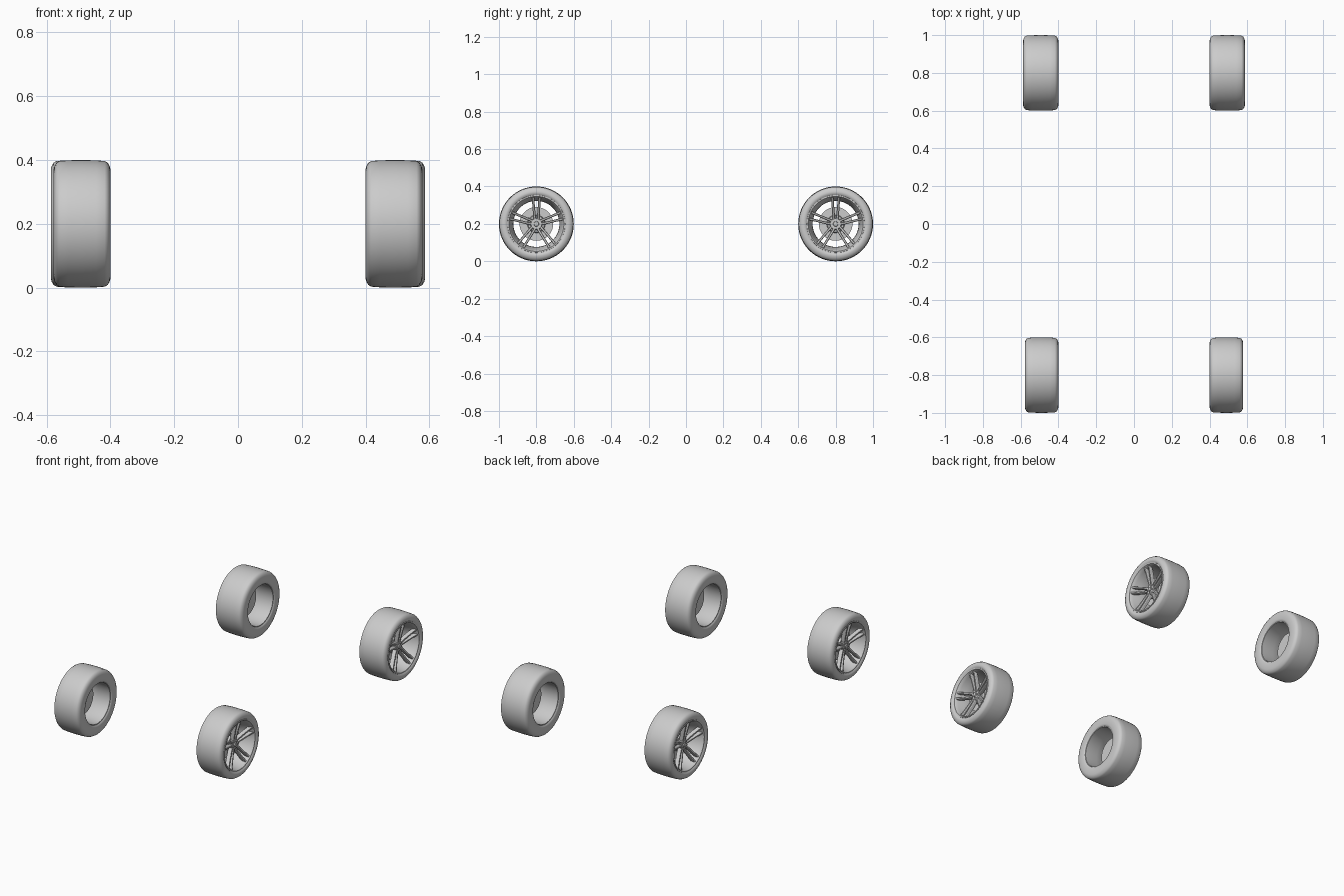
import bpy, bmesh
from math import sin, cos, pi

if "Cube" in bpy.data.objects:
    bpy.data.objects.remove(bpy.data.objects["Cube"])

SEG = 64
R = 0.2


def finish(bm, name, place, angle=35):
    """Turn local (t, y, z) wheel geometry into a placed, shaded object."""
    side, y0 = place
    for v in bm.verts:
        v.co = (side * (0.4 + v.co.x), v.co.y + y0, v.co.z + R)
    bmesh.ops.recalc_face_normals(bm, faces=bm.faces[:])
    me = bpy.data.meshes.new(name)
    bm.to_mesh(me)
    bm.free()
    ob = bpy.data.objects.new(name, me)
    bpy.context.collection.objects.link(ob)
    bpy.ops.object.select_all(action='DESELECT')
    ob.select_set(True)
    bpy.context.view_layer.objects.active = ob
    bpy.ops.object.shade_smooth_by_angle(angle=angle * pi / 180)
    return ob


def lathe(bm, profile, seg=SEG, closed=True, cy=0.0, cz=0.0):
    """Revolve (t, radius) points around the axle."""
    rings = []
    for t, r in profile:
        if r == 0:
            rings.append([bm.verts.new((t, cy, cz))] * seg)
        else:
            rings.append([bm.verts.new((t, cy + r * cos(2 * pi * i / seg),
                                        cz + r * sin(2 * pi * i / seg))) for i in range(seg)])
    n = len(rings)
    for k in range(n if closed else n - 1):
        a, b = rings[k], rings[(k + 1) % n]
        for i in range(seg):
            j = (i + 1) % seg
            vs = list(dict.fromkeys((a[i], a[j], b[j], b[i])))
            if len(vs) > 2:
                bm.faces.new(vs)


def spoke(bm, stations, ang):
    """Tapered bar through (radius, offset, face t, half width, depth) stations."""
    rings = []
    for r, off, t, hw, d in stations:
        ring = []
        for dt, du in ((-d, -hw), (-0.005, -hw), (0, -hw * 0.6),
                       (0, hw * 0.6), (-0.005, hw), (-d, hw)):
            u = off + du
            ring.append(bm.verts.new((t + dt, r * cos(ang) - u * sin(ang),
                                      r * sin(ang) + u * cos(ang))))
        rings.append(ring)
    for a, b in zip(rings, rings[1:]):
        for i in range(6):
            j = (i + 1) % 6
            bm.faces.new((a[i], a[j], b[j], b[i]))
    bm.faces.new(rings[0])
    bm.faces.new(rings[-1])


def wheel(label, side, y0, w):
    place = (side, y0)

    # tyre
    bm = bmesh.new()
    lathe(bm, [(0.010, 0.124), (0.003, 0.130), (0, 0.140), (0, 0.172), (0.003, 0.182),
               (0.009, 0.192), (0.018, 0.197), (0.045, 0.199), (w / 2, 0.2),
               (w - 0.045, 0.199), (w - 0.018, 0.197), (w - 0.009, 0.192),
               (w - 0.003, 0.182), (w, 0.172), (w - 0.001, 0.162), (w - 0.008, 0.153)],
          closed=False)
    finish(bm, label + "_tyre", place)

    # rim barrel with outer lip
    bm = bmesh.new()
    lathe(bm, [(0.006, 0.128), (0.006, 0.123), (0.09, 0.124), (w - 0.06, 0.130),
               (w - 0.025, 0.138), (w - 0.012, 0.142), (w - 0.004, 0.147),
               (w - 0.004, 0.154), (w - 0.014, 0.156), (w - 0.03, 0.146),
               (w - 0.06, 0.136), (0.09, 0.129)])
    finish(bm, label + "_rim", place)

    # five pairs of spokes
    bm = bmesh.new()
    for k in range(5):
        ang = pi / 2 + k * 2 * pi / 5
        for m in (-1, 1):
            spoke(bm, [(0.018, m * 0.008, w - 0.040, 0.007, 0.022),
                       (0.050, m * 0.011, w - 0.034, 0.007, 0.024),
                       (0.100, m * 0.015, w - 0.022, 0.0065, 0.024),
                       (0.143, m * 0.018, w - 0.010, 0.007, 0.022)], ang)
    finish(bm, label + "_spokes", place, 25)

    # hub, cap and wheel nuts
    bm = bmesh.new()
    h = w - 0.038
    lathe(bm, [(h - 0.03, 0), (h - 0.03, 0.032), (h - 0.004, 0.032), (h, 0.028),
               (h, 0.014), (h + 0.006, 0.012), (h + 0.006, 0)], 32, False)
    for k in range(5):
        a = -pi / 2 + k * 2 * pi / 5
        lathe(bm, [(h - 0.002, 0), (h - 0.002, 0.004), (h + 0.005, 0.004), (h + 0.005, 0)],
              6, False, 0.021 * cos(a), 0.021 * sin(a))
    finish(bm, label + "_hub", place)

    # brake disc
    bm = bmesh.new()
    lathe(bm, [(0.098, 0), (0.098, 0.090), (0.108, 0.090), (0.108, 0.048),
               (0.122, 0.044), (0.122, 0)], 48, False)
    finish(bm, label + "_brake_disc", place)


for side, sname in ((-1, "left"), (1, "right")):
    wheel("front_" + sname, side, -0.8, 0.178)
    wheel("back_" + sname, side, 0.8, 0.187)
